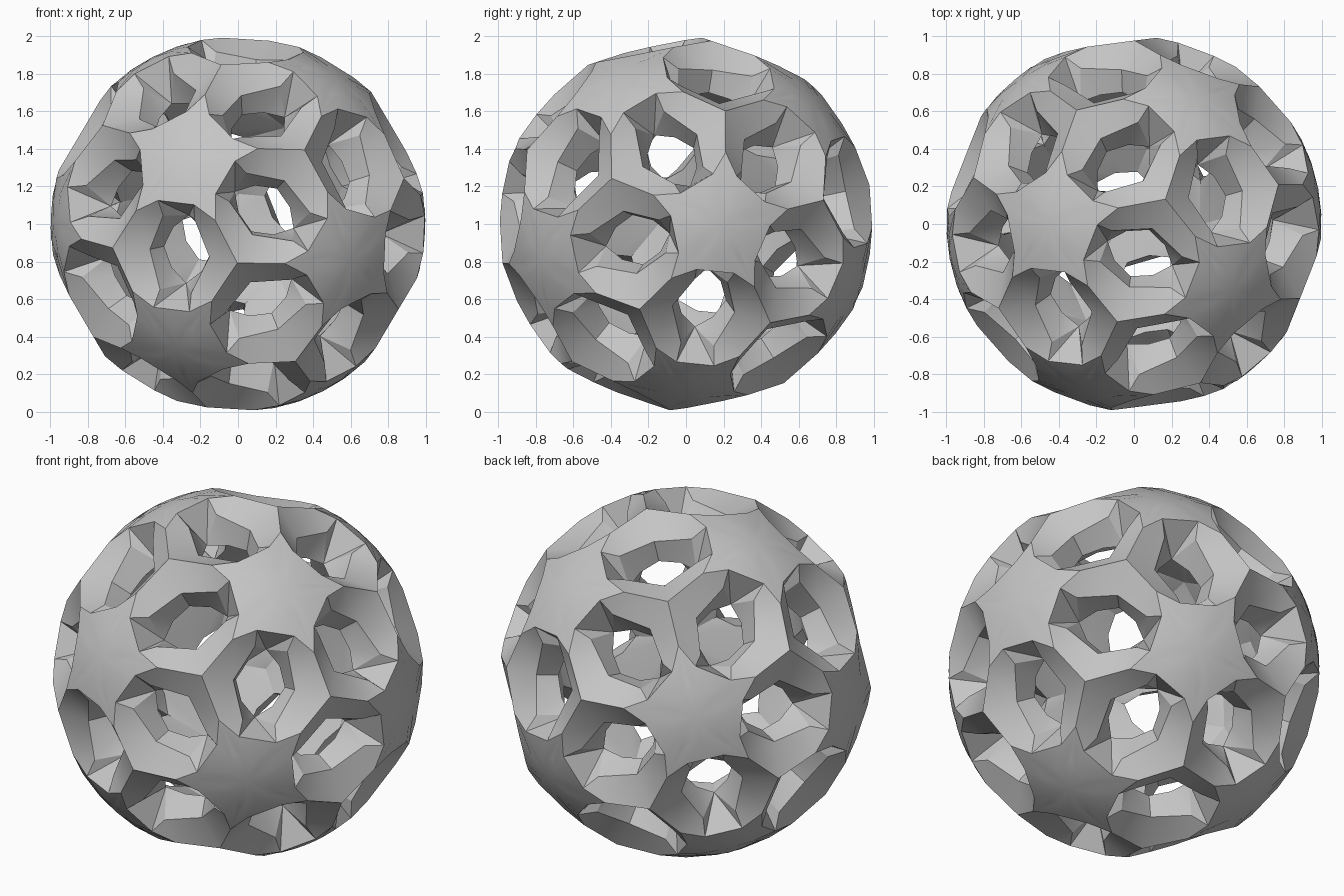
import bpy
import bmesh
from math import cos, sin, radians, atan, sqrt, pi
from mathutils import Vector

cube = bpy.data.objects.get("Cube")
if cube:
    bpy.data.objects.remove(cube, do_unlink=True)

# One colour for the whole ball
grey = bpy.data.materials.new("stone grey")
grey.use_nodes = True
colour = (0.56, 0.56, 0.56, 1)
grey.diffuse_color = colour
grey.node_tree.nodes["Principled BSDF"].inputs["Base Color"].default_value = colour

# Twelve star centres, placed like the corners of a tilted icosahedron
pole = Vector((-0.285, -0.89, 0.362)).normalized()
side = Vector((0.602, -0.777, -0.189))
side = (side - side.dot(pole) * pole).normalized()
third = pole.cross(side)
stars = [pole]
for i in range(5):
    a = i * 2 * pi / 5
    stars.append((pole + 2 * (cos(a) * side + sin(a) * third)) / sqrt(5))
stars += [-s for s in stars]

# Crater directions and sizes
TOUCH = atan((sqrt(5) - 1) / 2)
STEP = (pi - 2 * TOUCH) / 3
HALF = radians(18)
TRI_ANGLE = radians(20.905)
INNER = 0.77
BORE = 0.745

bm = bmesh.new()


def face(*points):
    bm.faces.new([bm.verts.new(p) for p in points])


def quarter(n, t, u, star):
    """One quarter of a crater, with its share of the star beside it."""
    def at(angle, radius, height):
        return n * height + radius * (cos(angle) * t + sin(angle) * u)

    # Rim: ridge corner, star tip, then the short edge facing the star
    corner = n * cos(TRI_ANGLE) + t * sin(TRI_ANGLE)
    touch = at(TOUCH, sin(HALF), cos(HALF))
    tip = touch.lerp(star, 0.15).normalized()
    notch = at(TOUCH + STEP, sin(HALF), cos(HALF))
    middle = at(pi / 2, sin(HALF) * cos(STEP / 2), cos(HALF))
    # Lip of the opening and the bore below it
    lip_near = at(0, 0.17, 0.865)
    lip_far = at(radians(66), 0.22, 0.9)
    bore = [at(0, 0.135, BORE), at(radians(52), 0.14, BORE), at(pi / 2, 0.185, BORE)]

    # Sloping ring
    face(corner, tip, lip_near)
    face(tip, lip_far, lip_near)
    face(tip, notch, lip_far)

    # Steep wall with the facet below the star
    face(lip_near, lip_far, bore[1])
    face(lip_near, bore[1], bore[0])
    face(lip_far, bore[2], bore[1])
    face(notch, bore[2], lip_far)
    face(notch, middle, bore[2])

    # Rounded star on the outer skin
    for p, q in ((tip, notch), (notch, middle)):
        pm, qm = (p + star).normalized(), (q + star).normalized()
        face(p, q, qm, pm)
        face(pm, qm, star)

    # Inner skin, meeting the neighbouring crater on the plane between them
    d = n * sin(HALF) - cos(HALF) * (cos(TOUCH) * t + sin(TOUCH) * u)
    m0, m1 = [p - p.dot(d) * d for p in bore[:2]]
    face(bore[0], bore[1], m1, m0)
    face(bore[1], bore[2], star * INNER)
    face(bore[1], star * INNER, m1)
    face(bore[0], m0, corner * INNER)


# A crater between every two neighbouring stars
for i, a in enumerate(stars):
    for b in stars[:i]:
        if 0.3 < a.dot(b) < 0.6:
            n = (a + b).normalized()
            u = (a - b).normalized()
            t = n.cross(u)
            for sign in (1, -1):
                quarter(n, t * sign, u, a)
                quarter(n, t * sign, -u, b)

bmesh.ops.remove_doubles(bm, verts=bm.verts, dist=0.0005)
bmesh.ops.recalc_face_normals(bm, faces=bm.faces)
mesh = bpy.data.meshes.new("pierced_ball")
bm.to_mesh(mesh)
bm.free()
mesh.materials.append(grey)
ball = bpy.data.objects.new("pierced_ball", mesh)
bpy.context.collection.objects.link(ball)
ball.location.z = 1

bpy.ops.object.select_all(action='DESELECT')
ball.select_set(True)
bpy.context.view_layer.objects.active = ball
bpy.ops.object.shade_smooth_by_angle(angle=radians(34))
